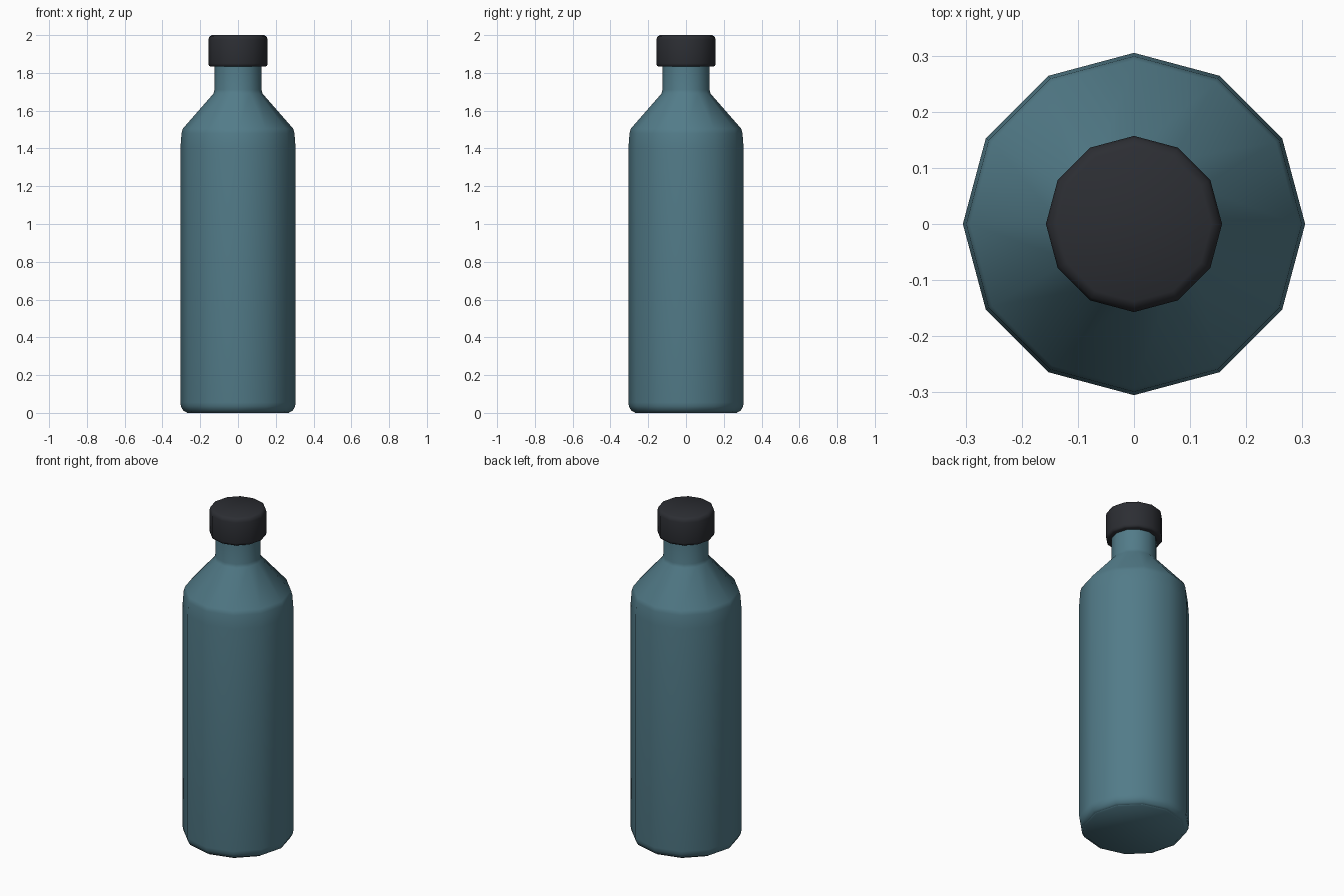
import bpy, bmesh, math

if "Cube" in bpy.data.objects:
    bpy.data.objects.remove(bpy.data.objects["Cube"])

SIDES = 12


def material(name, color):
    mat = bpy.data.materials.new(name)
    mat.diffuse_color = color
    mat.use_nodes = True
    mat.node_tree.nodes["Principled BSDF"].inputs["Base Color"].default_value = mat.diffuse_color
    return mat


def lathe(name, profile, mat):
    """Turn a bottom-to-top (radius, z) profile into a closed 12-sided solid."""
    bm = bmesh.new()
    rings = []
    for r, z in profile:
        rings.append([bm.verts.new((r * math.cos(math.tau * i / SIDES),
                                    r * math.sin(math.tau * i / SIDES), z))
                      for i in range(SIDES)])
    for low, high in zip(rings, rings[1:]):
        for i in range(SIDES):
            j = (i + 1) % SIDES
            bm.faces.new((low[i], low[j], high[j], high[i]))
    bm.faces.new(rings[0][::-1])
    bm.faces.new(rings[-1])
    mesh = bpy.data.meshes.new(name)
    bm.to_mesh(mesh)
    bm.free()
    obj = bpy.data.objects.new(name, mesh)
    bpy.context.collection.objects.link(obj)
    mesh.materials.append(mat)
    bpy.ops.object.select_all(action='DESELECT')
    obj.select_set(True)
    bpy.context.view_layer.objects.active = obj
    bpy.ops.object.shade_smooth_by_angle(angle=math.radians(60))
    return obj


teal = material("teal_body", (0.085, 0.2, 0.25, 1))
black = material("dark_cap", (0.025, 0.027, 0.033, 1))

# Bottle: chamfered foot, straight wall, sloped shoulder, neck
lathe("bottle_body", [
    (0.275, 0.005), (0.29, 0.012), (0.302, 0.035), (0.305, 0.055),
    (0.305, 1.40), (0.299, 1.48), (0.292, 1.505),
    (0.130, 1.69), (0.125, 1.71), (0.125, 1.86),
], teal)

# Base plate closing the foot at ground level
lathe("bottle_base", [(0.27, 0.0), (0.278, 0.007)], teal)

# Screw cap with softened rims
lathe("cap", [
    (0.145, 1.833), (0.154, 1.838), (0.157, 1.85),
    (0.157, 1.975), (0.152, 1.992), (0.138, 2.0),
], black)
